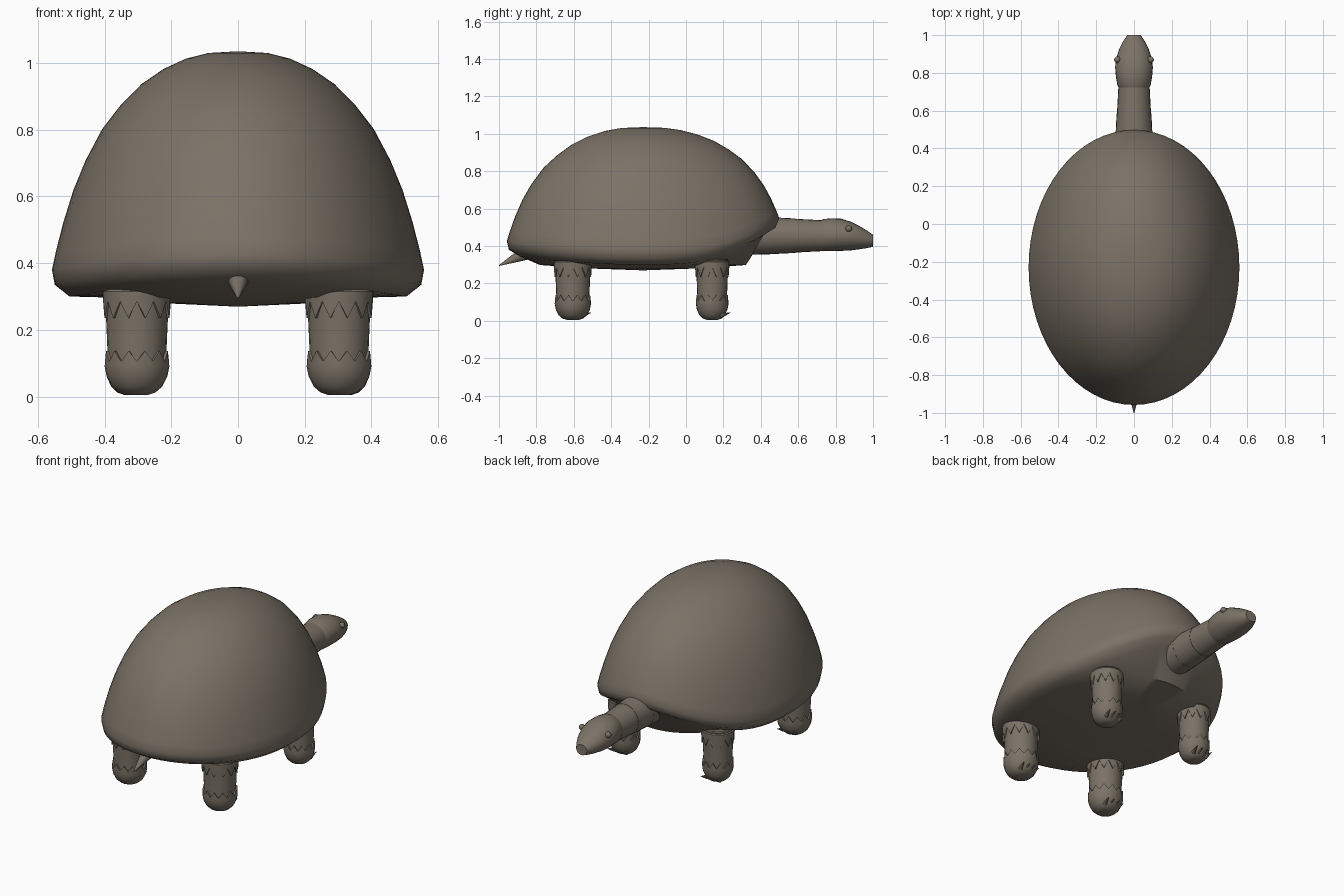
import bpy, bmesh, math
from mathutils import Vector

cube = bpy.data.objects.get("Cube")
if cube:
    bpy.data.objects.remove(cube, do_unlink=True)

skin = bpy.data.materials.new("grey brown")
skin.use_nodes = True
COLOUR = (0.2, 0.17, 0.135, 1)
skin.diffuse_color = COLOUR
skin.node_tree.nodes["Principled BSDF"].inputs["Base Color"].default_value = COLOUR


def loft(name, rings, angle=40):
    """Skin a list of equal-length point rings and cap both ends."""
    bm = bmesh.new()
    loops = [[bm.verts.new(p) for p in ring] for ring in rings]
    n = len(loops[0])
    for a, b in zip(loops, loops[1:]):
        for i in range(n):
            j = (i + 1) % n
            bm.faces.new((a[i], a[j], b[j], b[i]))
    bm.faces.new(loops[0])
    bm.faces.new(loops[-1])
    bmesh.ops.recalc_face_normals(bm, faces=bm.faces)
    mesh = bpy.data.meshes.new(name)
    bm.to_mesh(mesh)
    bm.free()
    mesh.materials.append(skin)
    obj = bpy.data.objects.new(name, mesh)
    bpy.context.collection.objects.link(obj)
    bpy.ops.object.select_all(action="DESELECT")
    obj.select_set(True)
    bpy.context.view_layer.objects.active = obj
    bpy.ops.object.shade_smooth_by_angle(angle=math.radians(angle))
    return obj


def angles(n):
    return [2 * math.pi * i / n for i in range(n)]


def flat_ring(x, y, z, r, n=24, drop=0):
    """Horizontal ring; drop moves every second point to make teeth."""
    return [(x + r * math.cos(a), y + r * math.sin(a), z + drop * (i % 2))
            for i, a in enumerate(angles(n))]


def upright_ring(y, z, rx, rz, n=24):
    return [(rx * math.cos(a), y, z + rz * math.sin(a)) for a in angles(n)]


def cone(name, base, tip, radius, n=10):
    base, tip = Vector(base), Vector(tip)
    turn = (tip - base).to_track_quat("Z", "Y")
    circle = [turn @ Vector((math.cos(a), math.sin(a), 0)) for a in angles(n)]
    return loft(name, [[base + c * radius for c in circle],
                       [tip + c * radius * 0.05 for c in circle]])


# Shell: oval dome whose rim sweeps up over the neck, with a shallow belly
HALF_X, HALF_Y, MID_Y, TOP, RIM = 0.558, 0.728, -0.23, 1.035, 0.38
dome = [(0.02, 1.0), (0.16, 0.993), (0.28, 0.967), (0.4, 0.92), (0.52, 0.85),
        (0.63, 0.755), (0.73, 0.645), (0.82, 0.5), (0.885, 0.365),
        (0.94, 0.215), (0.98, 0.08), (1.0, 0.0)]
lip = [(0.985, -0.045), (0.905, -0.08)]
belly = [(0.756, 0.298), (0.4, 0.28), (0.02, 0.27)]


def rim_height(s):
    return RIM + (0.17 * s ** 3 if s > 0 else 0.045 * s * s)


def shell_ring(f, height):
    return [(HALF_X * f * math.cos(a), MID_Y + HALF_Y * f * math.sin(a),
             height(rim_height(math.sin(a)))) for a in angles(64)]


rings = [shell_ring(f, lambda h, t=t: h + t * (TOP - h)) for f, t in dome]
rings += [shell_ring(f, lambda h, d=d: h + d) for f, d in lip]
rings += [shell_ring(f, lambda h, z=z: z) for f, z in belly]
loft("shell", rings, 50)

# Neck: three overlapping tubes that narrow toward the head
for i, (y0, y1, r0, r1) in enumerate([(0.34, 0.45, 0.102, 0.1),
                                      (0.43, 0.585, 0.1, 0.092),
                                      (0.57, 0.74, 0.091, 0.082)]):
    loft(f"neck_segment_{i + 1}", [upright_ring(y0, 0.455, r0, r0),
                                   upright_ring(y1, 0.455, r1, r1)])

# Head: tapered snout dropping at the tip
head = [(0.72, 0.457, 0.08, 0.08), (0.735, 0.458, 0.088, 0.086),
        (0.78, 0.46, 0.096, 0.088), (0.83, 0.46, 0.1, 0.086),
        (0.88, 0.453, 0.094, 0.077), (0.93, 0.444, 0.077, 0.061),
        (0.97, 0.435, 0.056, 0.046), (1.0, 0.428, 0.036, 0.032)]
loft("head", [upright_ring(*h) for h in head])

# Tail
cone("tail", (0, -0.84, 0.37), (0, -1.0, 0.295), 0.042, 16)

for side, label in ((1, "left"), (-1, "right")):
    # Eye
    loft(f"{label}_eye", [flat_ring(side * 0.088, 0.87, 0.493 - 0.017 * math.cos(t),
                                    0.017 * math.sin(t) + 0.0005, 12)
                          for t in [math.pi * k / 8 for k in range(9)]])

    # Legs: column, toothed cuff above, toothed foot below, claws
    for end, y, size in (("tail_end", -0.605, 1.0), ("head_end", 0.14, 0.9)):
        x = side * (0.303 if size == 1 else 0.312)
        name = f"{end}_{label}"

        column = [(0.09, 0.087), (0.15, 0.089), (0.24, 0.093), (0.325, 0.099)]
        loft(f"{name}_leg", [flat_ring(x, y, z, r * size) for z, r in column])

        loft(f"{name}_cuff", [flat_ring(x, y, 0.33, 0.09 * size),
                              flat_ring(x, y, 0.315, 0.104 * size),
                              flat_ring(x, y, 0.285, 0.101 * size, drop=-0.05),
                              flat_ring(x, y, 0.285, 0.088 * size, drop=-0.05)])

        foot = [(0.004, 0.03), (0.012, 0.055), (0.03, 0.076),
                (0.06, 0.091), (0.09, 0.097)]
        loft(f"{name}_foot", [flat_ring(x, y, z, r * size) for z, r in foot]
             + [flat_ring(x, y, 0.105, 0.096 * size, drop=0.032),
                flat_ring(x, y, 0.105, 0.084 * size, drop=0.032)])

        for k in range(4):
            spread = (k - 1.5) * 0.028
            reach = 0.102 - abs(spread) * 0.25
            cone(f"{name}_claw_{k + 1}", (x + spread, y + 0.045, 0.026),
                 (x + spread * 1.25, y + reach, 0.044), 0.013, 8)
